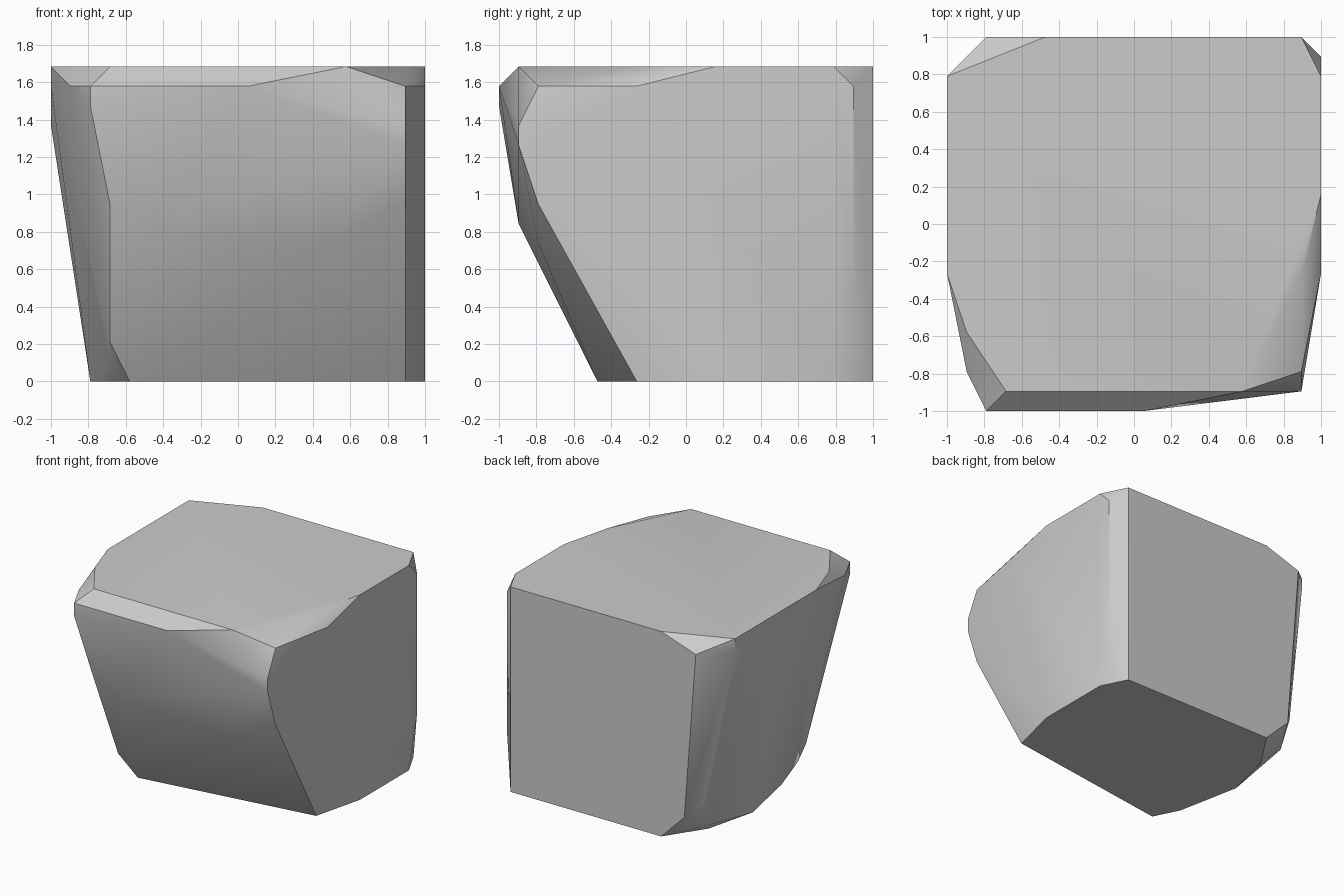
import bpy
import bmesh
import math
from mathutils import Vector

default_cube = bpy.data.objects.get("Cube")
if default_cube:
    bpy.data.objects.remove(default_cube, do_unlink=True)

# The boulder is laid out on a coarse grid, nineteen cells along its longest side
GRID = 19
CELL = 2 / GRID
TOP = 16


def outline(axis, level, pairs):
    """Place flat outline points on the plane where the given axis equals level."""
    points = []
    for pair in pairs:
        point = list(pair)
        point.insert("xyz".index(axis), level)
        x, y, z = point
        points.append(Vector((x * CELL - 1, y * CELL - 1, z * CELL)))
    return points


def make_material(name, grey):
    material = bpy.data.materials.new(name)
    material.use_nodes = True
    colour = (grey, grey, grey, 1)
    material.diffuse_color = colour
    material.node_tree.nodes["Principled BSDF"].inputs["Base Color"].default_value = colour
    return material


def make_hull(name, points, material):
    """Wrap a convex skin round the outlines and merge its flat facets."""
    bm = bmesh.new()
    for point in points:
        bm.verts.new(point)
    result = bmesh.ops.convex_hull(bm, input=bm.verts[:])
    unused = set(result["geom_interior"]) | set(result["geom_unused"])
    loose = [v for v in unused if isinstance(v, bmesh.types.BMVert)]
    bmesh.ops.delete(bm, geom=loose, context="VERTS")
    bmesh.ops.dissolve_limit(bm, angle_limit=math.radians(0.5),
                             verts=bm.verts[:], edges=bm.edges[:])
    bmesh.ops.recalc_face_normals(bm, faces=bm.faces[:])
    mesh = bpy.data.meshes.new(name)
    bm.to_mesh(mesh)
    bm.free()
    mesh.materials.append(material)
    rock = bpy.data.objects.new(name, mesh)
    bpy.context.collection.objects.link(rock)
    return rock


# Flat base and flat crown
base = outline("z", 0, [(4, 5), (18, 7), (19, 11), (19, 17), (18, 19),
                        (5, 19), (3, 16), (2, 12), (3, 7)])
crown = outline("z", TOP, [(3, 1), (15, 1), (18, 7), (19, 11), (19, 17), (18, 19),
                           (5, 19), (0, 17), (0, 7), (1, 4)])

# Leaning front with its overhanging brow and rounded belly
front = outline("y", 0, [(2, 14), (2, 15), (10, 15)])
front += outline("y", 1, [(3, 9), (5, 8)])
front += outline("y", 2, [(14, 7)])

# Left flank: shallow bulge and chipped rear corner
left_flank = outline("x", 18, [(2, 9), (1, 12), (1, 13), (2, 15)])
left_flank += outline("x", GRID, [(7, 15), (18, 15), (18, 4)])

# Right flank: tapers inward to the base, with a worn rear corner
right_flank = outline("x", 0, [(17, 15), (12, 13), (7, 15)])
right_flank += outline("x", 1, [(2, 15)])
right_flank += outline("x", 2, [(17, 1), (18, 3), (19, 15)])
right_flank += outline("x", 3, [(4, 2), (5, 1), (19, 2)])

stone = make_material("stone grey", 0.6)
boulder = make_hull("boulder", base + crown + front + left_flank + right_flank, stone)

# Soft shading over gentle bends, crisp chipped edges
bpy.ops.object.select_all(action="DESELECT")
boulder.select_set(True)
bpy.context.view_layer.objects.active = boulder
bpy.ops.object.shade_smooth_by_angle(angle=math.radians(30))
